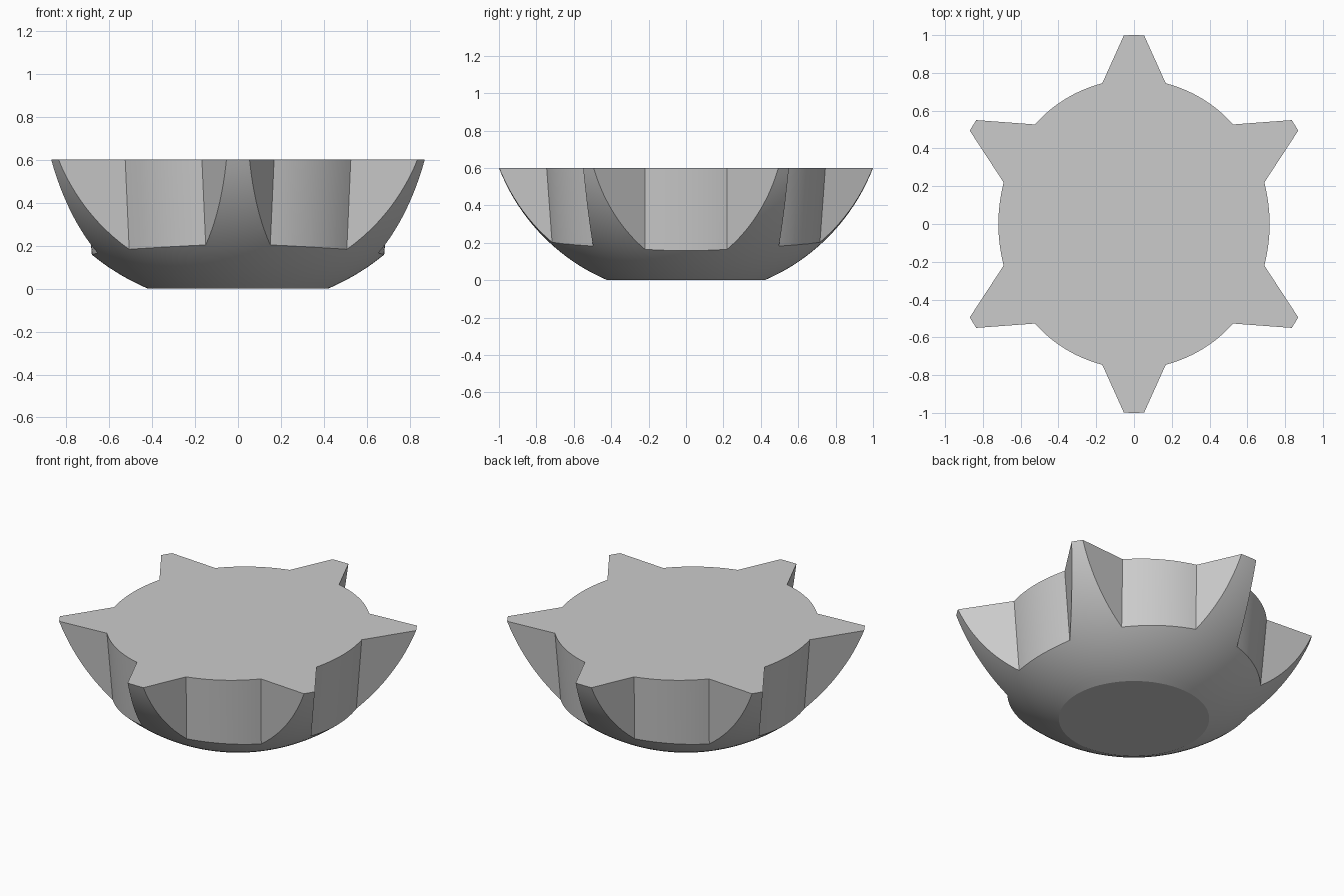
import bpy, bmesh, math
from mathutils import Vector

if "Cube" in bpy.data.objects:
    bpy.data.objects.remove(bpy.data.objects["Cube"], do_unlink=True)

HEIGHT, FOOT, RIM = 0.6, 0.42, 1.0
LEAN = 0.085          # inward slope of the notch walls


def make_material(name, color):
    mat = bpy.data.materials.new(name)
    mat.use_nodes = True
    mat.diffuse_color = color
    mat.node_tree.nodes["Principled BSDF"].inputs["Base Color"].default_value = color
    return mat


def make_object(name, bm):
    bmesh.ops.recalc_face_normals(bm, faces=bm.faces)
    mesh = bpy.data.meshes.new(name)
    bm.to_mesh(mesh)
    bm.free()
    obj = bpy.data.objects.new(name, mesh)
    bpy.context.collection.objects.link(obj)
    return obj


def make_bowl(segments=128, rings=20):
    """Solid slice of a sphere with a flat foot and a flat top."""
    centre = (RIM**2 + HEIGHT**2 - FOOT**2) / (2 * HEIGHT)
    radius = math.hypot(FOOT, centre)
    start, end = math.asin(FOOT / radius), math.asin(RIM / radius)
    bm = bmesh.new()
    loops = []
    for i in range(rings + 1):
        a = start + (end - start) * i / rings
        r, z = radius * math.sin(a), centre - radius * math.cos(a)
        loops.append([bm.verts.new((r * math.cos(t), r * math.sin(t), z))
                      for t in (math.tau * k / segments for k in range(segments))])
    for low, high in zip(loops, loops[1:]):
        for k in range(segments):
            n = (k + 1) % segments
            bm.faces.new((low[k], low[n], high[n], high[k]))
    bm.faces.new(loops[0])
    bm.faces.new(loops[-1])
    return make_object("toothed_bowl", bm)


def make_notch(name, inner, outer, sagitta, sx, sy, steps=16):
    """Leaning prism: bulged inner wall between two tooth flanks."""
    a, b = (Vector(p) for p in inner)
    tips = [Vector(p) for p in outer]
    out = Vector((b.y - a.y, a.x - b.x)).normalized()
    if out.dot(a + b) < 0:
        out = -out
    profile = []
    for i in range(steps + 1):
        t = i / steps
        profile.append(a.lerp(b, t) + out * sagitta * 4 * t * (1 - t))
    profile += [b + (tips[1] - b) * 2.2, a + (tips[0] - a) * 2.2]
    bm = bmesh.new()
    rings = []
    for z in (-0.1, HEIGHT + 0.2):
        shift = out * LEAN * (z - HEIGHT)
        rings.append([bm.verts.new((sx * (p.x + shift.x), sy * (p.y + shift.y), z))
                      for p in profile])
    bm.faces.new(rings[0])
    bm.faces.new(rings[1])
    for k in range(len(profile)):
        n = (k + 1) % len(profile)
        bm.faces.new((rings[0][k], rings[0][n], rings[1][n], rings[1][k]))
    return make_object(name, bm)


# Notches: one on each side, four mirrored diagonal ones
side_in, side_out = [(0.69, -0.22), (0.69, 0.22)], [(0.87, -0.495), (0.87, 0.495)]
diag_in, diag_out = [(0.525, 0.527), (0.168, 0.745)], [(0.835, 0.55), (0.053, 1.0)]
cutters = [make_notch("side_notch_cutter", side_in, side_out, 0.028, sx, 1)
           for sx in (1, -1)]
cutters += [make_notch("diagonal_notch_cutter", diag_in, diag_out, 0.031, sx, sy)
            for sx in (1, -1) for sy in (1, -1)]

# Cut the notches out of the bowl, leaving six teeth
bowl = make_bowl()
for cutter in cutters:
    cutter.hide_render = True
    mod = bowl.modifiers.new("notch", 'BOOLEAN')
    mod.operation = 'DIFFERENCE'
    mod.solver = 'EXACT'
    mod.object = cutter
bpy.context.view_layer.objects.active = bowl
bowl.select_set(True)
for mod in list(bowl.modifiers):
    bpy.ops.object.modifier_apply(modifier=mod.name)
for cutter in cutters:
    bpy.data.objects.remove(cutter, do_unlink=True)

# Plain grey, smooth curves with crisp edges
bowl.data.materials.clear()
bowl.data.materials.append(make_material("plain_grey", (0.6, 0.6, 0.6, 1)))
bpy.ops.object.shade_smooth_by_angle(angle=math.radians(20))
